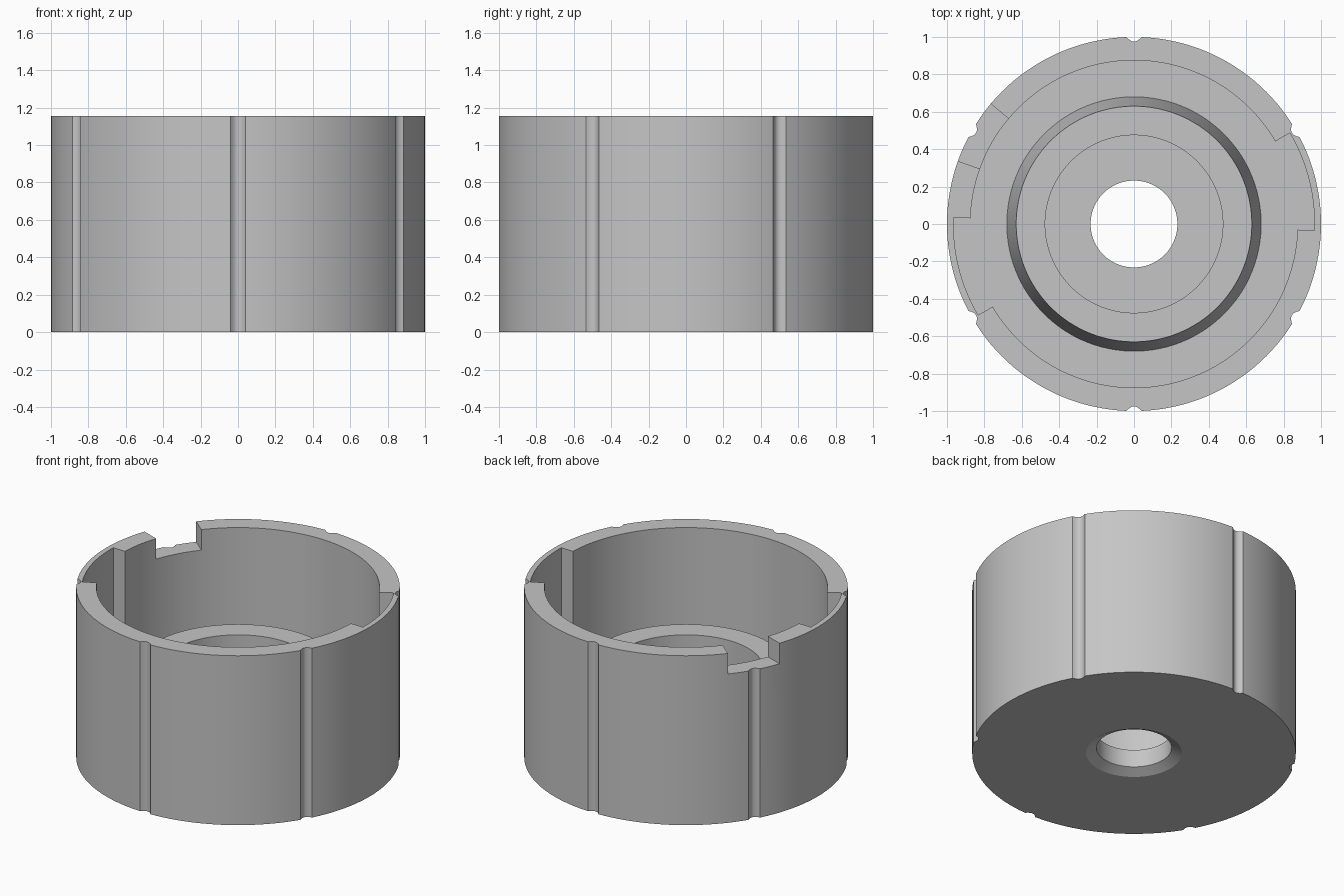
import bpy, bmesh, math

if "Cube" in bpy.data.objects:
    bpy.data.objects.remove(bpy.data.objects["Cube"])

H = 1.155          # overall height
FLOOR = 0.155      # inner floor height
GROOVES = [30, 90, 150, 210, 270, 330]
HALF = 2.3         # groove half width in degrees
DEPTH = 0.025

grey = bpy.data.materials.new("light_grey")
grey.diffuse_color = (0.56, 0.56, 0.56, 1)
grey.use_nodes = True
grey.node_tree.nodes["Principled BSDF"].inputs["Base Color"].default_value = grey.diffuse_color


def make_object(name, bm):
    bmesh.ops.recalc_face_normals(bm, faces=bm.faces)
    mesh = bpy.data.meshes.new(name)
    bm.to_mesh(mesh)
    bm.free()
    mesh.materials.append(grey)
    ob = bpy.data.objects.new(name, mesh)
    bpy.context.collection.objects.link(ob)
    return ob


def outer_radius(deg):
    """Unit circle with shallow rounded grooves."""
    off = min(abs(deg - g) for g in GROOVES)
    return 1 - DEPTH * (1 - (off / HALF) ** 2) if off < HALF else 1.0


def polar(r, deg, z):
    a = math.radians(deg)
    return (r * math.cos(a), r * math.sin(a), z)


# Cup: closed section turned about z, outer wall grooved
angles = [i * 2.5 for i in range(144)]
angles = [a for a in angles if min(abs(a - g) for g in GROOVES) > HALF + 0.1]
angles += [g + HALF * k / 5 for g in GROOVES for k in range(-5, 6)]
angles.sort()
section = [(1, 0), (1, H), (0.875, H), (0.875, FLOOR),    # wall
           (0.68, FLOOR), (0.63, 0.61), (0.475, 0.61),    # tapered central boss
           (0.475, FLOOR), (0.232, FLOOR),                # boss recess
           (0.232, 0.035), (0.296, 0)]                    # through hole, chamfer
bm = bmesh.new()
cols = [[bm.verts.new(polar(outer_radius(a) if r == 1 else r, a, z))
         for r, z in section] for a in angles]
for i, col in enumerate(cols):
    nxt = cols[(i + 1) % len(cols)]
    for j in range(len(section)):
        k = (j + 1) % len(section)
        bm.faces.new((col[j], nxt[j], nxt[k], col[k]))
cup = make_object("grooved_cup", bm)


def sector(name, r0, r1, a0, a1, z0, z1, steps=16):
    """Solid ring segment used as a cutter."""
    bm = bmesh.new()
    rows = []
    for i in range(steps + 1):
        a = a0 + (a1 - a0) * i / steps
        rows.append([bm.verts.new(polar(r, a, z))
                     for r, z in ((r0, z0), (r1, z0), (r1, z1), (r0, z1))])
    for p, q in zip(rows, rows[1:]):
        for j in range(4):
            k = (j + 1) % 4
            bm.faces.new((p[j], q[j], q[k], p[k]))
    bm.faces.new(rows[0])
    bm.faces.new(rows[-1])
    ob = make_object(name, bm)
    ob.hide_render = True
    return ob


# Two inner wall slots and one rim notch
cutters = [sector("slot_cutter", 0.8, 0.965, s - 2, s + 30.3, FLOOR + 0.004, H + 0.1)
           for s in (0, 180)]
cutters.append(sector("notch_cutter", 0.8, 1.1, 140, 160.3, H - 0.14, H + 0.1))

bpy.context.view_layer.objects.active = cup
cup.select_set(True)
for c in cutters:
    mod = cup.modifiers.new("cut", 'BOOLEAN')
    mod.operation = 'DIFFERENCE'
    mod.solver = 'EXACT'
    mod.object = c
    bpy.ops.object.modifier_apply(modifier=mod.name)
    bpy.data.objects.remove(c)

bpy.ops.object.shade_smooth_by_angle(angle=math.radians(25))
